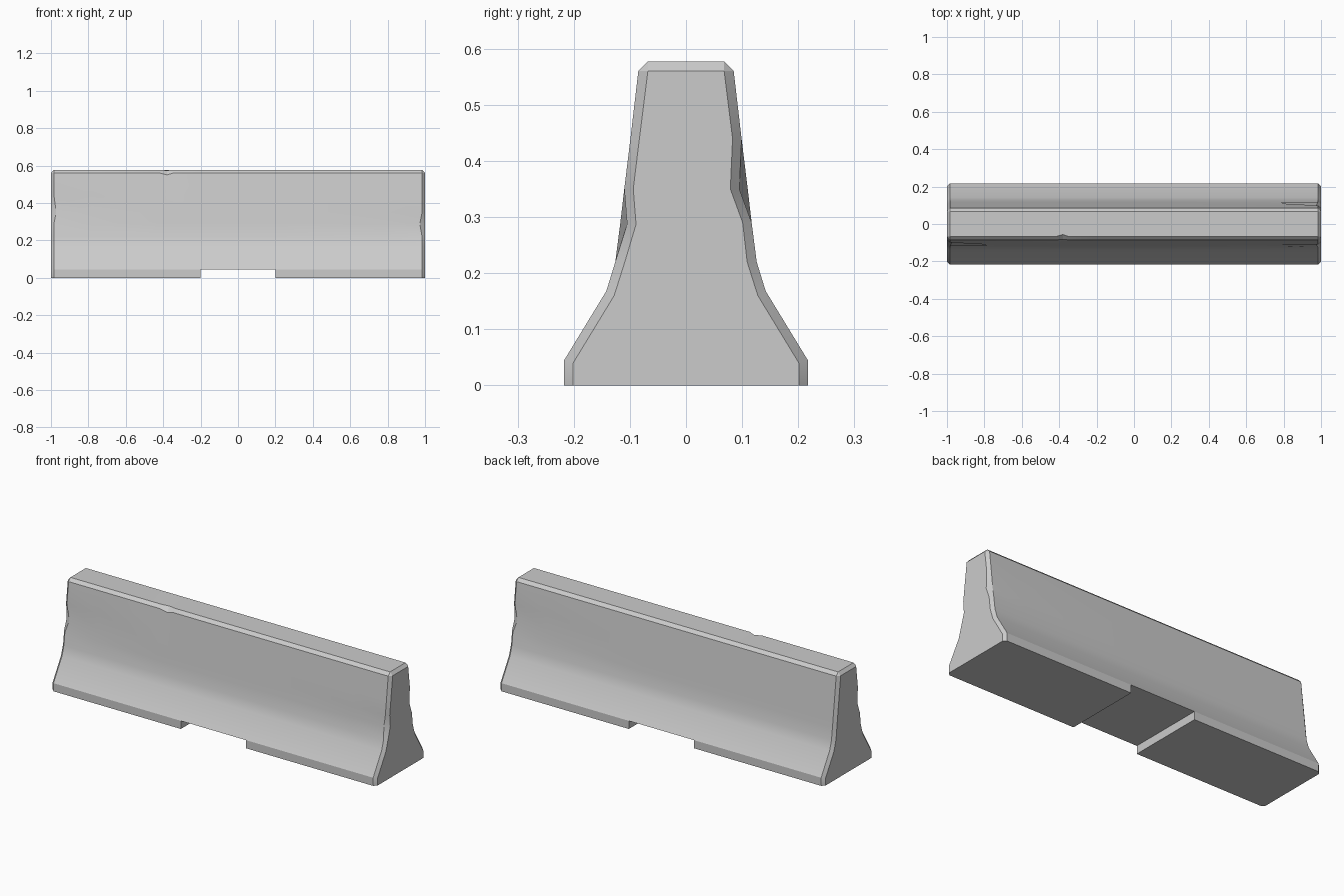
import bpy, bmesh

if "Cube" in bpy.data.objects:
    bpy.data.objects.remove(bpy.data.objects["Cube"])

# Half profile (y, z) of the barrier body, and the inset profile on its end faces
BODY = [(.217, 0), (.217, .045), (.142, .168), (.126, .22), (.117, .29),
        (.110, .35), (.099, .44), (.085, .56), (.068, .577)]
END = [(.201, 0), (.201, .04), (.128, .16), (.109, .22), (.101, .29),
       (.094, .35), (.083, .44), (.068, .56), (.068, .56)]
STATIONS = [-1, -.984, -.78, -.42, -.38, -.345, -.2, .2, .78, .984, 1]

# Chips: (station, side, profile index) -> replacement (x, y, z)
CHIPS = {
    (.984, 1, 5): (.972, .095, .35), (1, 1, 5): (1, .079, .35),      # back right corner
    (-.984, -1, 5): (-.972, -.095, .35), (-1, -1, 5): (-1, -.079, .35),  # front left corner
    (.984, -1, 4): (.972, -.105, .287), (1, -1, 4): (1, -.089, .287),  # front right corner
    (-.38, -1, 7): (-.38, -.083, .55), (-.38, -1, 8): (-.38, -.056, .574),  # top nick
}

bm = bmesh.new()


def ring(x):
    half = END if abs(x) == 1 else BODY
    keys = [(1, i) for i in range(len(half))] + [(-1, i) for i in reversed(range(len(half)))]
    return [bm.verts.new(CHIPS.get((x, s, i), (x, s * half[i][0], half[i][1]))) for s, i in keys]


# Skin between cross-sections, leaving the forklift slot open under the middle
rings = [ring(x) for x in STATIONS]
for x, a, b in zip(STATIONS, rings, rings[1:]):
    if x == -.2:
        for r in (a, b):
            bm.faces.new((r[0], r[1], r[-2], r[-1]))
        a, b = a[1:-1], b[1:-1]
    for i in range(len(a)):
        j = (i + 1) % len(a)
        bm.faces.new((a[i], a[j], b[j], b[i]))

# End faces
bm.faces.new(rings[0])
bm.faces.new(rings[-1])
bmesh.ops.remove_doubles(bm, verts=bm.verts, dist=.0005)
bmesh.ops.recalc_face_normals(bm, faces=bm.faces)

mesh = bpy.data.meshes.new("concrete_barrier")
bm.to_mesh(mesh)
bm.free()
barrier = bpy.data.objects.new("concrete_barrier", mesh)
bpy.context.collection.objects.link(barrier)
bpy.context.view_layer.objects.active = barrier
barrier.select_set(True)
bpy.ops.object.shade_smooth_by_angle(angle=.45)
